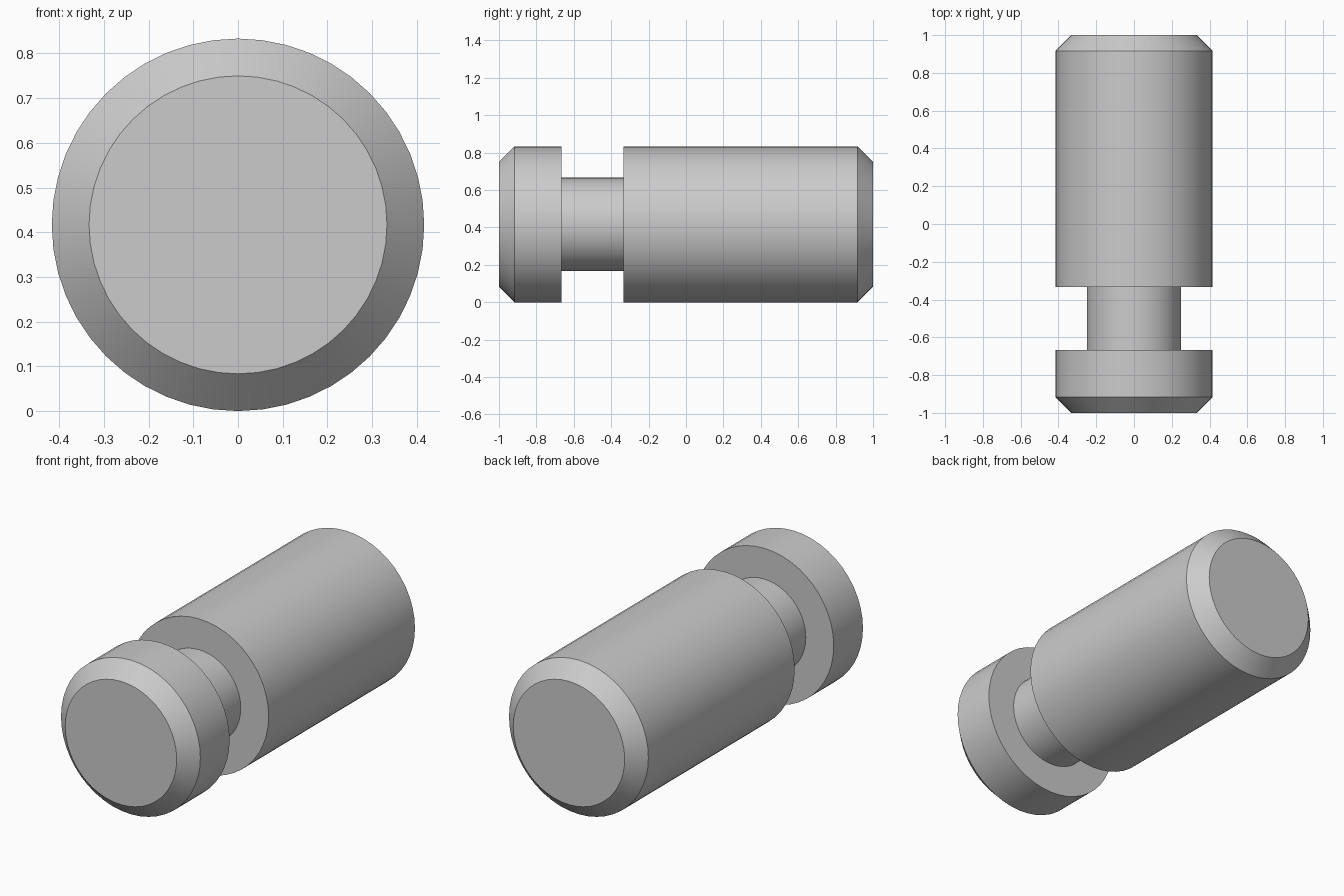
import bpy, bmesh, math
from mathutils import Vector, Matrix

if "Cube" in bpy.data.objects:
    bpy.data.objects.remove(bpy.data.objects["Cube"])

SEGMENTS = 48
R = 5 / 12          # outer radius
CHAMFER = 1 / 12
NECK = 0.25         # groove radius

# Half outline along the pin axis: (y, radius)
profile = [(-1, 0), (-1, R - CHAMFER), (-1 + CHAMFER, R),
           (-2 / 3, R), (-2 / 3, NECK), (-1 / 3, NECK), (-1 / 3, R),
           (1 - CHAMFER, R), (1, R - CHAMFER), (1, 0)]

# Grooved pin: one ring per profile point, bridged, with flat caps
bm = bmesh.new()
rings = []
for y, r in profile[1:-1]:
    rings.append([bm.verts.new((r * math.sin(a), y, R + r * math.cos(a)))
                  for a in (2 * math.pi * i / SEGMENTS for i in range(SEGMENTS))])
for a, b in zip(rings, rings[1:]):
    for i in range(SEGMENTS):
        j = (i + 1) % SEGMENTS
        bm.faces.new((a[i], a[j], b[j], b[i]))
bm.faces.new(rings[0])
bm.faces.new(rings[-1])
bmesh.ops.recalc_face_normals(bm, faces=bm.faces)

mesh = bpy.data.meshes.new("grooved_pin")
bm.to_mesh(mesh)
bm.free()
pin = bpy.data.objects.new("grooved_pin", mesh)
bpy.context.collection.objects.link(pin)

# Smooth sides, sharp rims
bpy.context.view_layer.objects.active = pin
pin.select_set(True)
bpy.ops.object.shade_smooth_by_angle(angle=math.radians(30))
